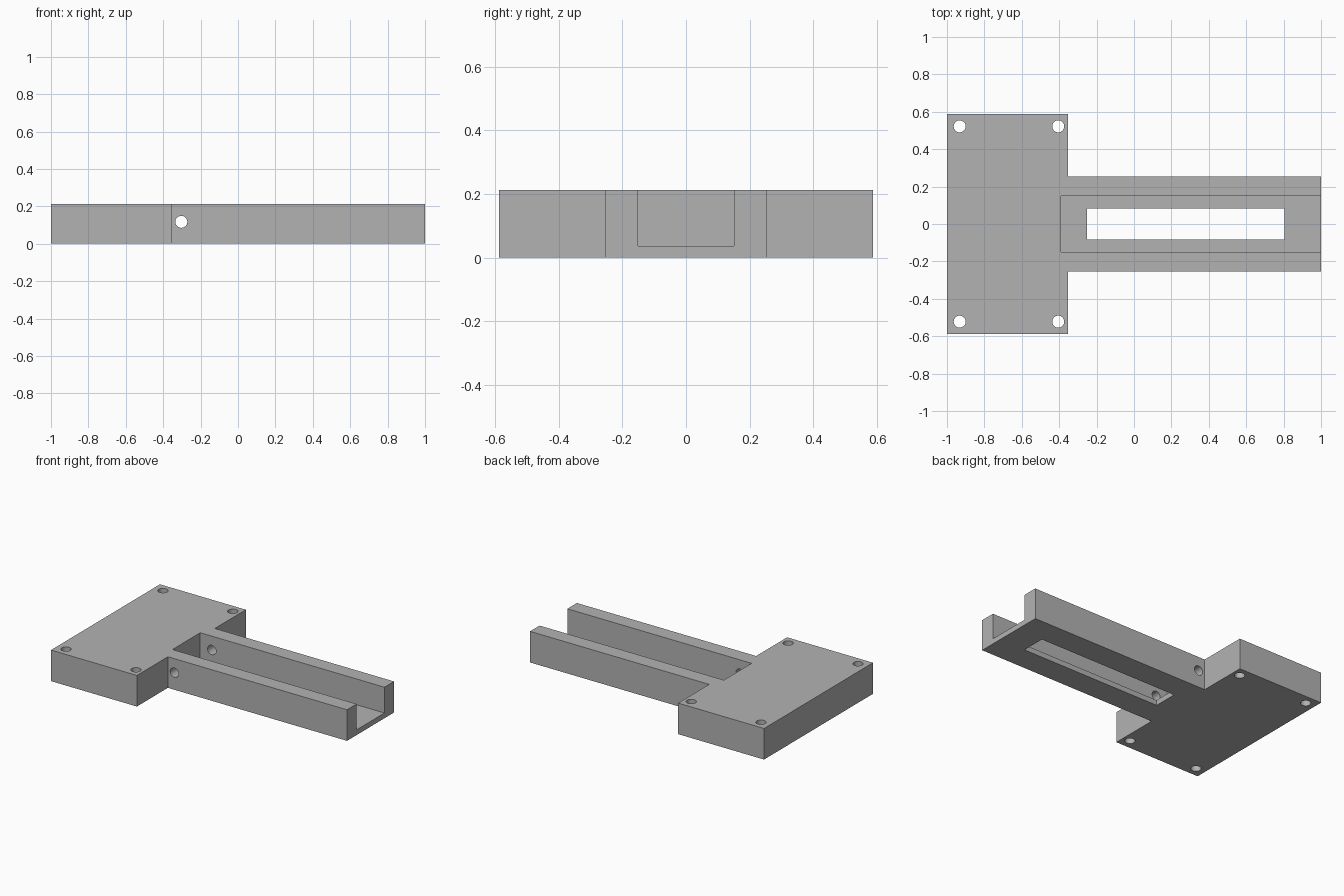
import bpy
import math

default = bpy.data.objects.get("Cube")
if default:
    bpy.data.objects.remove(default, do_unlink=True)

HEIGHT = 0.212
PLATE_END = -0.352
HOLE_R = 0.032

grey = bpy.data.materials.new("light_grey")
grey.use_nodes = True
grey.diffuse_color = (0.45, 0.45, 0.45, 1)
grey.node_tree.nodes["Principled BSDF"].inputs["Base Color"].default_value = (0.45, 0.45, 0.45, 1)


def extrude_outline(name, outline, z0, z1):
    """Solid prism from a plan outline."""
    n = len(outline)
    verts = [(x, y, z) for z in (z0, z1) for x, y in outline]
    faces = [list(range(n))[::-1], list(range(n, 2 * n))]
    faces += [(i, (i + 1) % n, n + (i + 1) % n, n + i) for i in range(n)]
    mesh = bpy.data.meshes.new(name)
    mesh.from_pydata(verts, [], faces)
    mesh.materials.append(grey)
    obj = bpy.data.objects.new(name, mesh)
    bpy.context.collection.objects.link(obj)
    return obj


def box(name, x0, x1, half_y, z0, z1):
    outline = [(x0, -half_y), (x1, -half_y), (x1, half_y), (x0, half_y)]
    return extrude_outline(name, outline, z0, z1)


def rod(name, location, depth, rotation=(0, 0, 0)):
    bpy.ops.mesh.primitive_cylinder_add(vertices=32, radius=HOLE_R, depth=depth,
                                        location=location, rotation=rotation)
    obj = bpy.context.object
    obj.name = name
    obj.data.materials.append(grey)
    return obj


def cut(body, cutter):
    """Subtract the cutter from the body and discard it."""
    mod = body.modifiers.new("cut", "BOOLEAN")
    mod.operation = "DIFFERENCE"
    mod.solver = "EXACT"
    mod.object = cutter
    cutter.hide_render = True
    bpy.context.view_layer.objects.active = body
    bpy.ops.object.modifier_apply(modifier=mod.name)
    bpy.data.objects.remove(cutter, do_unlink=True)


# T-shaped body: wide mounting plate with a long arm
half = [(-1, -0.587), (PLATE_END, -0.587), (PLATE_END, -0.253), (1, -0.253)]
outline = half + [(x, -y) for x, y in reversed(half)]
body = extrude_outline("mounting_bracket", outline, 0, HEIGHT)

# Open-ended channel along the arm, and the slot through its floor
cut(body, box("channel_cutter", -0.39, 1.2, 0.15, 0.036, 0.4))
cut(body, box("slot_cutter", -0.25, 0.805, 0.083, -0.2, 0.3))

# Corner screw holes
for x in (-0.932, -0.405):
    for y in (-0.522, 0.522):
        cut(body, rod("screw_hole_cutter", (x, y, 0.1), 1))

# Pivot pin hole through both channel walls
cut(body, rod("pin_hole_cutter", (-0.303, 0, 0.117), 1, (math.pi / 2, 0, 0)))

# Smooth hole walls, crisp edges elsewhere
bpy.ops.object.select_all(action="DESELECT")
body.select_set(True)
bpy.context.view_layer.objects.active = body
bpy.ops.object.shade_smooth_by_angle(angle=math.radians(30))
